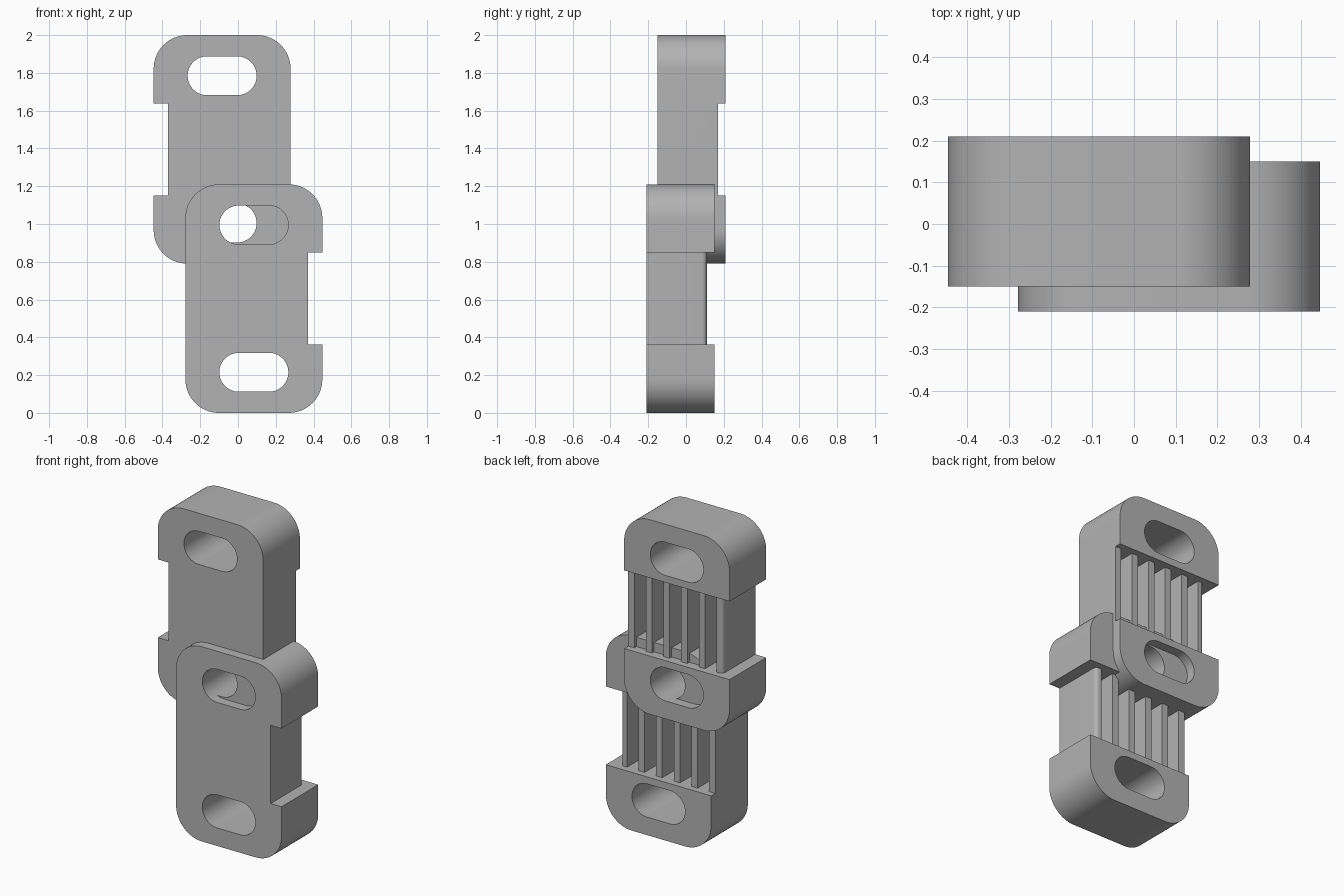
import bpy, bmesh
from math import sin, cos, pi
from mathutils import Vector

if "Cube" in bpy.data.objects:
    bpy.data.objects.remove(bpy.data.objects["Cube"], do_unlink=True)

W, D, H = 0.725, 0.36, 1.21       # one link: width, depth, height
END = 0.362                       # height of each solid end
NOTCH, STEP = 0.075, 0.04         # side notch and recess of the ribbed waist
RIBS, RIB, WEB = 6, 0.042, 0.08   # rib count, rib width, front wall thickness

grey = bpy.data.materials.new("plain grey")
grey.use_nodes = True
grey.diffuse_color = (0.45, 0.45, 0.45, 1)
grey.node_tree.nodes["Principled BSDF"].inputs["Base Color"].default_value = grey.diffuse_color


def rounded_rect(cx, cy, w, h, r, n=16):
    pts = []
    for q, (sx, sy) in enumerate([(1, 1), (-1, 1), (-1, -1), (1, -1)]):
        for i in range(n + 1):
            a = (q + i / n) * pi / 2
            pts.append((cx + sx * (w / 2 - r) + r * cos(a),
                        cy + sy * (h / 2 - r) + r * sin(a)))
    return pts


def prism(name, pts, place, depth):
    """Extrude a closed 2D profile; place maps profile points to 3D."""
    bm = bmesh.new()
    face = bm.faces.new([bm.verts.new(place(*p)) for p in pts])
    bmesh.ops.remove_doubles(bm, verts=bm.verts, dist=1e-5)
    ext = bmesh.ops.extrude_face_region(bm, geom=list(bm.faces))
    moved = [v for v in ext["geom"] if isinstance(v, bmesh.types.BMVert)]
    bmesh.ops.translate(bm, verts=moved, vec=Vector(depth))
    bmesh.ops.recalc_face_normals(bm, faces=bm.faces)
    mesh = bpy.data.meshes.new(name)
    bm.to_mesh(mesh)
    bm.free()
    mesh.materials.append(grey)
    ob = bpy.data.objects.new(name, mesh)
    bpy.context.collection.objects.link(ob)
    return ob


def waist_profile(side, r=0.025, n=8):
    """Everything to remove around the ribbed waist, seen from above."""
    edge, tip = W / 2 - NOTCH, D / 2 - STEP
    pts = [(1, -1), (edge, -1)]
    for i in range(n + 1):        # rounded outer rib on the notch side
        a = i / n * pi / 2
        pts.append((edge - r + r * cos(a), tip - r + r * sin(a)))
    pitch = (W - NOTCH - RIB) / (RIBS - 1)
    for i in range(RIBS - 1):     # grooves between the ribs
        x0, x1 = edge - i * pitch - RIB, edge - (i + 1) * pitch
        floor = -D / 2 + WEB
        pts += [(x0, tip), (x0, floor), (x1, floor), (x1, tip)]
    pts += [(-1, tip), (-1, 1), (1, 1)]
    return [(side * x, y) for x, y in pts]


def link(name, side, cx, cy, z0):
    body = prism(name, rounded_rect(cx, z0 + H / 2, W, H, 0.178),
                 lambda x, z: (x, cy - D / 2, z), (0, D, 0))
    cutters = [prism(name + "_waist_cutter", waist_profile(side),
                     lambda x, y: (cx + x, cy + y, z0 + END), (0, 0, H - 2 * END))]
    for z in (z0 + 0.215, z0 + H - 0.215):
        cutters.append(prism(name + "_slot_cutter", rounded_rect(cx, z, 0.365, 0.206, 0.103),
                             lambda x, h: (x, -1, h), (0, 2, 0)))
    for c in cutters:
        mod = body.modifiers.new("cut", "BOOLEAN")
        mod.operation, mod.solver, mod.object = "DIFFERENCE", "EXACT", c
    # bake the cuts, then drop the cutters
    bpy.context.view_layer.update()
    deps = bpy.context.evaluated_depsgraph_get()
    mesh = bpy.data.meshes.new_from_object(body.evaluated_get(deps))
    body.modifiers.clear()
    body.data = mesh
    for c in cutters:
        bpy.data.objects.remove(c, do_unlink=True)
    bpy.ops.object.select_all(action="DESELECT")
    body.select_set(True)
    bpy.context.view_layer.objects.active = body
    bpy.ops.object.shade_smooth_by_angle(angle=pi / 6)


# two mirrored links, lapped at the middle slot
link("lower_link", 1, 0.084, -0.03, 0)
link("upper_link", -1, -0.084, 0.03, 2 - H)
